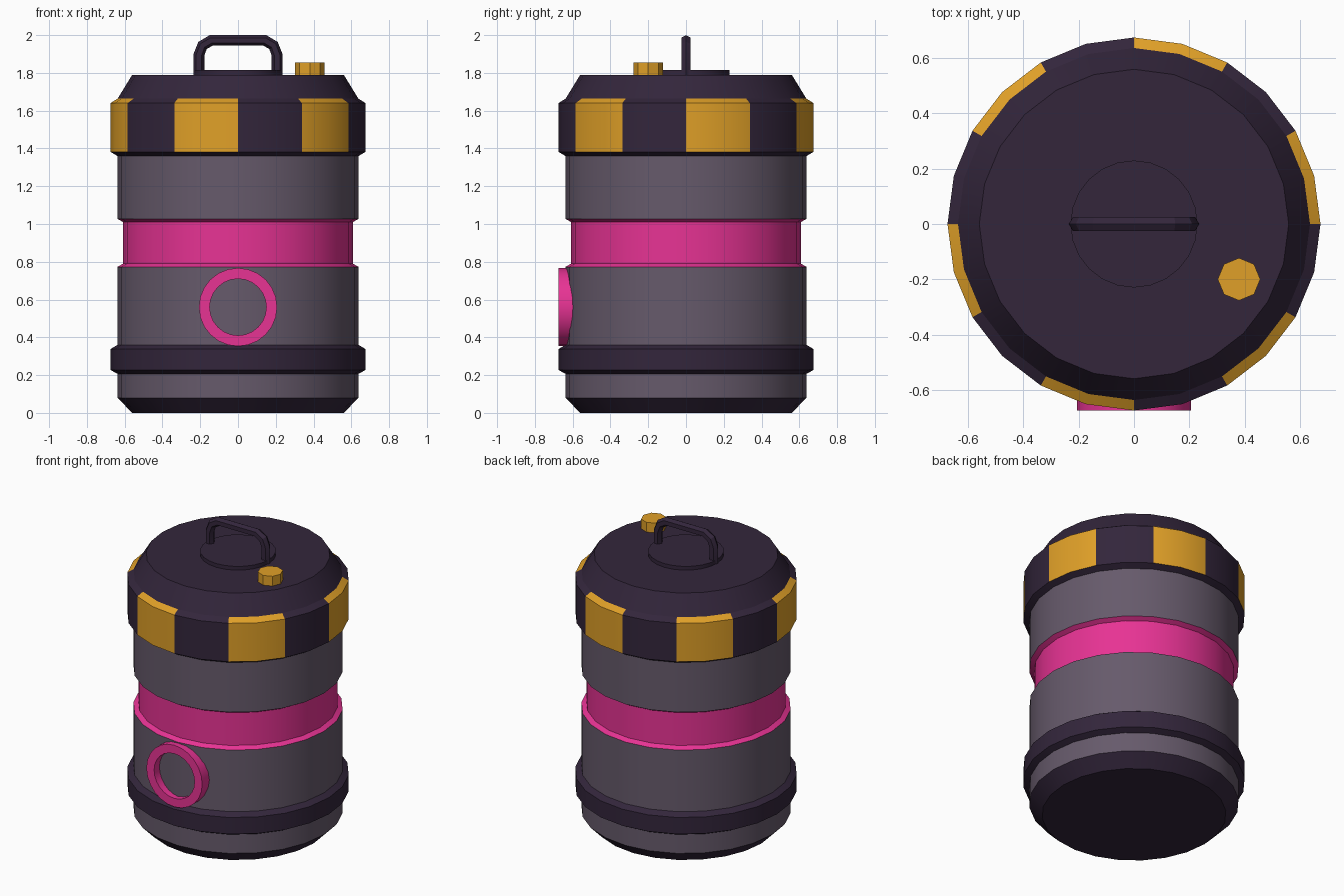
import bpy, bmesh, math

cube = bpy.data.objects.get("Cube")
if cube:
    bpy.data.objects.remove(cube, do_unlink=True)


def material(name, rgb):
    m = bpy.data.materials.new(name)
    m.use_nodes = True
    m.diffuse_color = (*rgb, 1)
    m.node_tree.nodes["Principled BSDF"].inputs["Base Color"].default_value = (*rgb, 1)
    return m


DARK = material("dark plum", (0.033, 0.019, 0.044))
GREY = material("purple grey", (0.133, 0.102, 0.147))
PINK = material("hot pink", (0.80, 0.033, 0.296))
GOLD = material("amber", (0.745, 0.352, 0.021))


def smooth(ob):
    bpy.ops.object.select_all(action='DESELECT')
    ob.select_set(True)
    bpy.context.view_layer.objects.active = ob
    bpy.ops.object.shade_smooth_by_angle(angle=math.radians(25))


def lathe(name, profile, mats, sides=24, bottom=False, top=False,
          loc=(0, 0, 0), rot=(0, 0, 0), rule=None):
    """Revolve (radius, height) points, listed upwards, about the z axis."""
    bm = bmesh.new()
    step = math.tau / sides
    rings = [[bm.verts.new((r * math.cos(i * step), r * math.sin(i * step), z))
              for i in range(sides)] for r, z in profile]
    for k, (lo, hi) in enumerate(zip(rings, rings[1:])):
        for i in range(sides):
            j = (i + 1) % sides
            f = bm.faces.new((lo[i], lo[j], hi[j], hi[i]))
            if rule:
                f.material_index = rule(k, i)
    if bottom:
        bm.faces.new(rings[0][::-1])
    if top:
        bm.faces.new(rings[-1])
    me = bpy.data.meshes.new(name)
    bm.to_mesh(me)
    bm.free()
    for m in mats:
        me.materials.append(m)
    ob = bpy.data.objects.new(name, me)
    ob.location, ob.rotation_euler = loc, rot
    bpy.context.collection.objects.link(ob)
    smooth(ob)
    return ob


BODY, RIM, WAIST, END = 0.638, 0.675, 0.608, 0.56

# Barrel, stacked from the ground up
lathe("base", [(END, 0), (BODY, 0.08)], [DARK], bottom=True)
lathe("lower_wall", [(BODY, 0.08), (BODY, 0.207)], [GREY])
lathe("lower_hoop", [(BODY, 0.207), (RIM, 0.227), (RIM, 0.338), (BODY, 0.36)], [DARK])
lathe("middle_wall", [(BODY, 0.36), (BODY, 0.773)], [GREY])
lathe("waist_band", [(BODY, 0.773), (WAIST, 0.79), (WAIST, 1.01), (BODY, 1.027)], [PINK])
lathe("upper_wall", [(BODY, 1.027), (BODY, 1.36)], [GREY])

# Lid with alternating warning blocks on its rim and upper bevel
lathe("lid", [(BODY, 1.36), (RIM, 1.382), (RIM, 1.64), (0.637, 1.664), (END, 1.79)],
      [DARK, GOLD], top=True,
      rule=lambda k, i: int(k in (1, 2) and i % 4 < 2))

# Lid fittings
lathe("handle_plate", [(0.23, 1.785), (0.23, 1.815)], [DARK], top=True)
lathe("filler_knob", [(0.077, 1.78), (0.077, 1.855)], [GOLD], sides=8, top=True,
      loc=(0.38, -0.2, 0))

# Front port ring
lathe("port_ring", [(0.15, 0.56), (0.207, 0.56), (0.207, 0.675), (0.15, 0.675), (0.15, 0.56)],
      [PINK], loc=(0, 0, 0.56), rot=(math.pi / 2, 0, 0))

# Carrying handle: half a path mirrored, swept with a hexagonal section
half = [(0.207, 1.79), (0.207, 1.895), (0.188, 1.945), (0.142, 1.972)]
path = [(-x, z) for x, z in half] + half[::-1]
curve = bpy.data.curves.new("handle", 'CURVE')
curve.dimensions = '3D'
curve.bevel_depth = 0.029
curve.bevel_resolution = 1
curve.use_fill_caps = True
spline = curve.splines.new('POLY')
spline.points.add(len(path) - 1)
for p, (x, z) in zip(spline.points, path):
    p.co = (x, 0, z, 1)
curve.materials.append(DARK)
handle = bpy.data.objects.new("handle", curve)
bpy.context.collection.objects.link(handle)
bpy.ops.object.select_all(action='DESELECT')
handle.select_set(True)
bpy.context.view_layer.objects.active = handle
bpy.ops.object.convert(target='MESH')
smooth(bpy.context.view_layer.objects.active)
